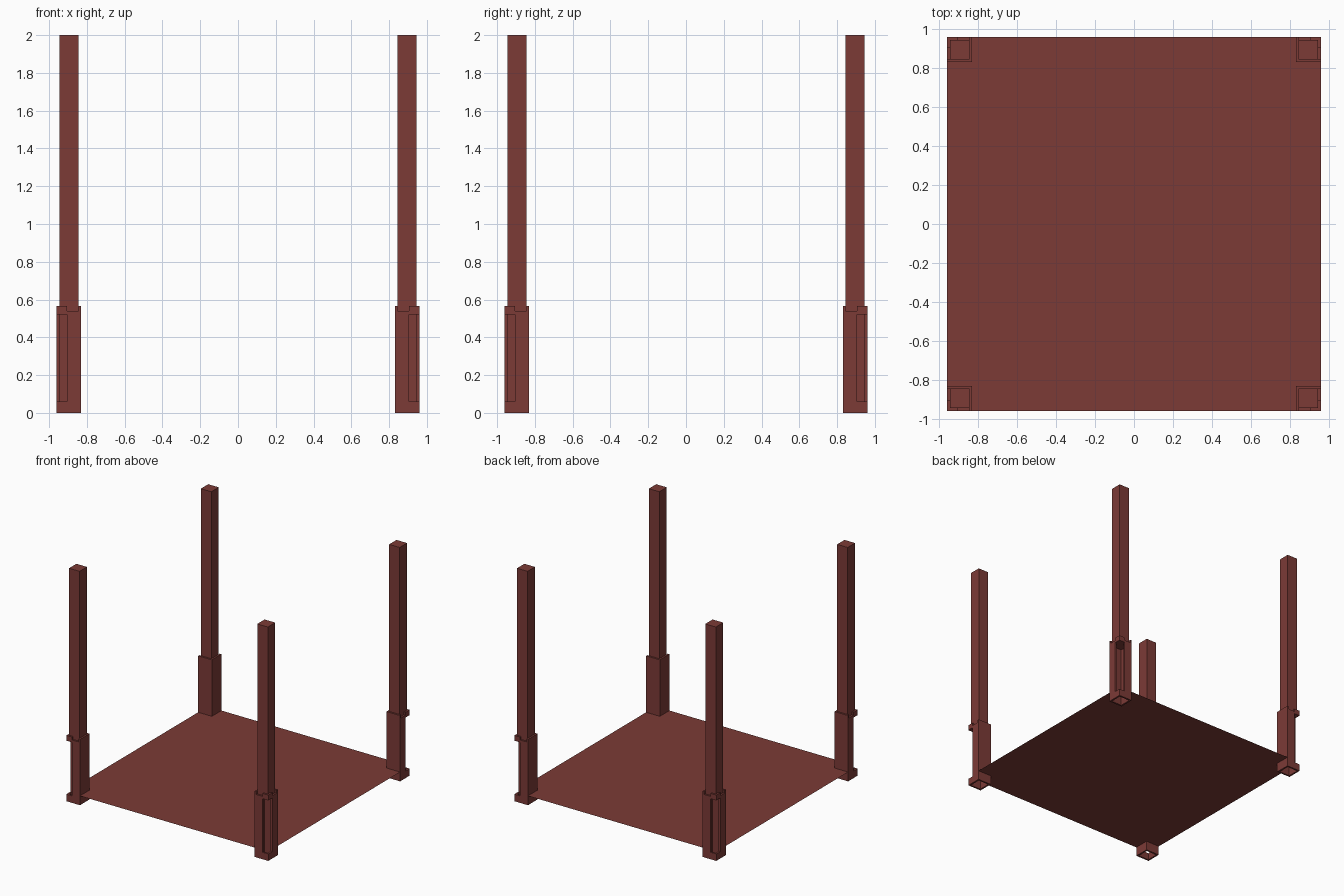
import bpy
import bmesh

default = bpy.data.objects.get("Cube")
if default:
    bpy.data.objects.remove(default, do_unlink=True)

wood = bpy.data.materials.new("red_brown_wood")
wood.use_nodes = True
color = (0.2, 0.043, 0.037, 1)
wood.diffuse_color = color
wood.node_tree.nodes["Principled BSDF"].inputs["Base Color"].default_value = color


def add_object(name, bm):
    mesh = bpy.data.meshes.new(name)
    bm.to_mesh(mesh)
    bm.free()
    mesh.materials.append(wood)
    obj = bpy.data.objects.new(name, mesh)
    bpy.context.collection.objects.link(obj)
    return obj


def box(name, low, high):
    bm = bmesh.new()
    bmesh.ops.create_cube(bm, size=1)
    for v in bm.verts:
        v.co = [l + (c + 0.5) * (h - l) for l, h, c in zip(low, high, v.co)]
    return add_object(name, bm)


def cut(target, low, high):
    cutter = box("cutter", low, high)
    mod = target.modifiers.new("cut", "BOOLEAN")
    mod.operation = "DIFFERENCE"
    mod.solver = "EXACT"
    mod.object = cutter
    bpy.context.view_layer.update()
    graph = bpy.context.evaluated_depsgraph_get()
    result = bpy.data.meshes.new_from_object(target.evaluated_get(graph))
    target.modifiers.clear()
    target.data = result
    bpy.data.objects.remove(cutter, do_unlink=True)


def mirror_corners(obj):
    mod = obj.modifiers.new("four_corners", "MIRROR")
    mod.use_axis = (True, True, False)
    mod.use_mirror_merge = False


INNER, OUTER, WALL = 0.83, 0.96, 0.015
BORE_IN, BORE_OUT, GAP = INNER + WALL, OUTER - WALL, 0.905

# Square sockets: open tubes with the outer corner cut away
socket = box("corner_sockets", (INNER, INNER, 0), (OUTER, OUTER, 0.565))
cut(socket, (BORE_IN, BORE_IN, -1), (BORE_OUT, BORE_OUT, 1))
cut(socket, (GAP, GAP, 0.06), (1, 1, 0.52))
# Shallow notches in the rim of the two outer walls
cut(socket, (BORE_IN, 0.9, 0.54), (GAP, 1, 1))
cut(socket, (0.9, BORE_IN, 0.54), (1, GAP, 1))
mirror_corners(socket)

# Tall posts standing in the sockets
posts = box("corner_posts", (BORE_IN, BORE_IN, 0.52), (BORE_OUT, BORE_OUT, 2))
mirror_corners(posts)

# Thin floor sheet notched around the sockets
bm = bmesh.new()
steps = (-OUTER, -INNER, INNER, OUTER)
grid = [[bm.verts.new((x, y, 0.08)) for y in steps] for x in steps]
for i in range(3):
    for j in range(3):
        if i == 1 or j == 1:
            bm.faces.new((grid[i][j], grid[i + 1][j], grid[i + 1][j + 1], grid[i][j + 1]))
loose = [v for v in bm.verts if not v.link_faces]
bmesh.ops.delete(bm, geom=loose, context="VERTS")
bmesh.ops.dissolve_limit(bm, angle_limit=0.01, verts=bm.verts, edges=bm.edges)
add_object("floor_sheet", bm)
